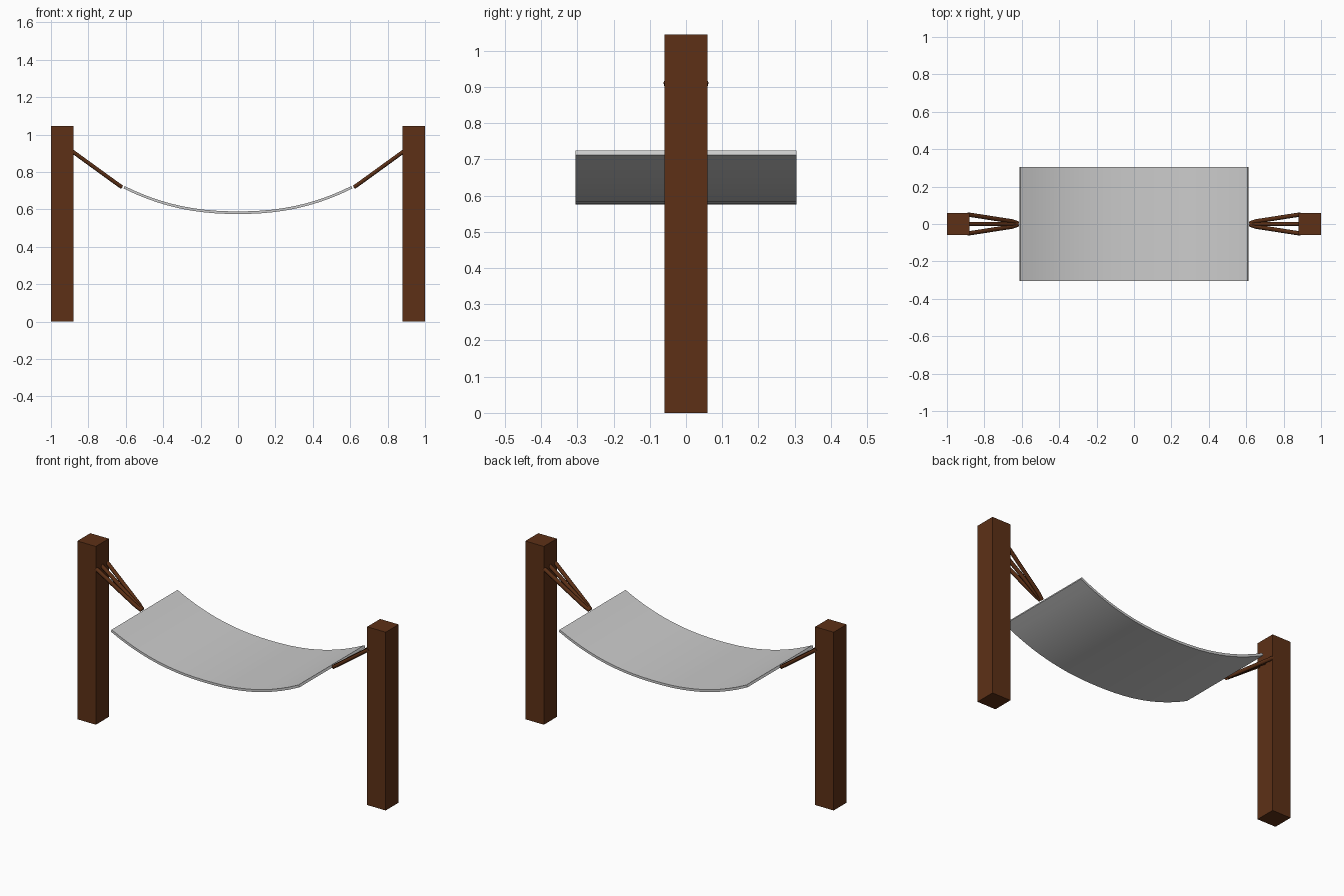
import bpy, bmesh, math
from mathutils import Vector

if "Cube" in bpy.data.objects:
    bpy.data.objects.remove(bpy.data.objects["Cube"])

wood = bpy.data.materials.new("brown_wood")
wood.diffuse_color = (0.11, 0.03, 0.008, 1)
wood.use_nodes = True
wood.node_tree.nodes["Principled BSDF"].inputs["Base Color"].default_value = wood.diffuse_color


def make_object(name, bm, mat=None):
    bmesh.ops.recalc_face_normals(bm, faces=bm.faces)
    mesh = bpy.data.meshes.new(name)
    bm.to_mesh(mesh)
    bm.free()
    obj = bpy.data.objects.new(name, mesh)
    bpy.context.collection.objects.link(obj)
    if mat:
        mesh.materials.append(mat)
    return obj


def box(name, size, centre):
    bm = bmesh.new()
    bmesh.ops.create_cube(bm, size=1)
    bmesh.ops.scale(bm, vec=size, verts=bm.verts)
    bmesh.ops.translate(bm, vec=centre, verts=bm.verts)
    return make_object(name, bm, wood)


def rope(name, points, radius):
    curve = bpy.data.curves.new(name, 'CURVE')
    curve.dimensions = '3D'
    curve.bevel_depth = radius
    curve.bevel_resolution = 1
    curve.use_fill_caps = True
    spline = curve.splines.new('POLY')
    spline.points.add(len(points) - 1)
    for p, co in zip(spline.points, points):
        p.co = (*co, 1)
    obj = bpy.data.objects.new(name, curve)
    curve.materials.append(wood)
    bpy.context.collection.objects.link(obj)


# Sagging cloth: curved strip with thickness, cut square to its slope
HALF, SEGMENTS, THICK = 0.609, 20, 0.014
bm = bmesh.new()
rings = []
for i in range(SEGMENTS + 1):
    t = 2 * i / SEGMENTS - 1
    mid = Vector((HALF * t, 0, 0.582 + 0.136 * abs(t) ** 2.25))
    slope = math.copysign(0.136 * 2.25 / HALF * abs(t) ** 1.25, t)
    normal = Vector((-slope, 0, 1)).normalized() * THICK / 2
    rings.append([bm.verts.new(mid + s * normal + Vector((0, y, 0)))
                  for s, y in ((-1, -0.305), (-1, 0.305), (1, 0.305), (1, -0.305))])
for a, b in zip(rings, rings[1:]):
    for k in range(4):
        bm.faces.new((a[k], a[(k + 1) % 4], b[(k + 1) % 4], b[k]))
bm.faces.new(rings[0])
bm.faces.new(rings[-1])
cloth = make_object("hammock_cloth", bm)
bpy.context.view_layer.objects.active = cloth
cloth.select_set(True)
bpy.ops.object.shade_smooth_by_angle(angle=math.radians(30))

for side, label in ((-1, "left"), (1, "right")):
    # Square post
    box(label + "_post", (0.12, 0.12, 1.045), (side * 0.94, 0, 0.5225))
    # Three ropes fanning out from the cloth edge to the post
    for n, y in (("front", -1), ("middle", 0), ("back", 1)):
        rope(f"{label}_{n}_rope",
             [(side * 0.89, y * 0.051, 0.913),
              (side * 0.65, y * 0.014, 0.739),
              (side * 0.622, y * 0.004, 0.719)], 0.0115)
